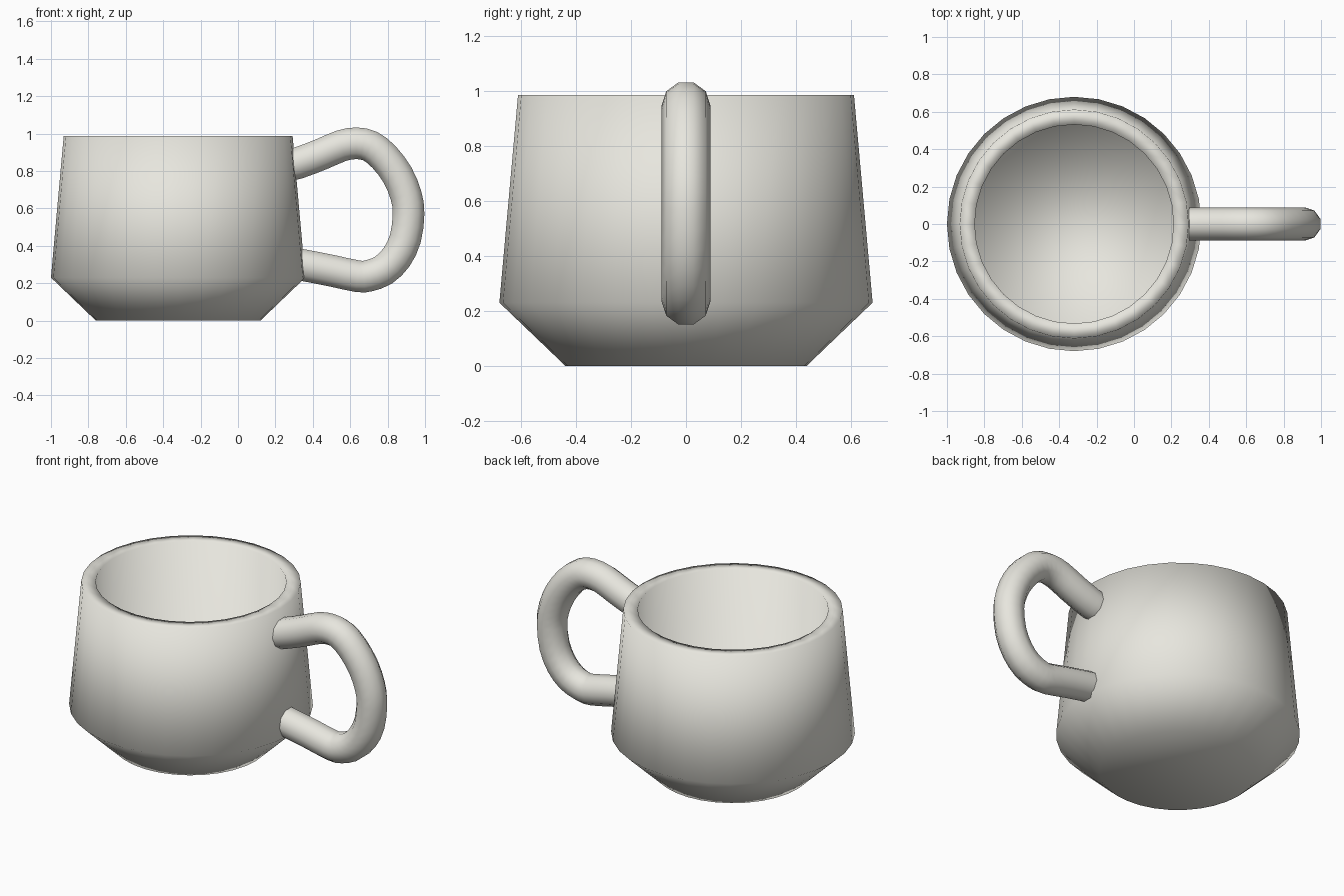
import bpy, math
from mathutils import Vector

if "Cube" in bpy.data.objects:
    bpy.data.objects.remove(bpy.data.objects["Cube"])

# Warm off-white glaze
glaze = bpy.data.materials.new("glaze")
glaze.diffuse_color = (0.8, 0.79, 0.73, 1)
glaze.use_nodes = True
glaze.node_tree.nodes["Principled BSDF"].inputs["Base Color"].default_value = glaze.diffuse_color

def make_object(name, verts, faces):
    mesh = bpy.data.meshes.new(name)
    mesh.from_pydata(verts, [], faces)
    mesh.shade_smooth()
    mesh.materials.append(glaze)
    obj = bpy.data.objects.new(name, mesh)
    bpy.context.collection.objects.link(obj)
    return obj

def skin(rings):
    """Join equal rings of points into a closed, capped surface."""
    n = len(rings[0])
    verts = [p for ring in rings for p in ring]
    faces = [(i * n + j, i * n + (j + 1) % n,
              (i + 1) * n + (j + 1) % n, (i + 1) * n + j)
             for i in range(len(rings) - 1) for j in range(n)]
    faces.append(tuple(reversed(range(n))))
    faces.append(tuple(range(len(verts) - n, len(verts))))
    return verts, faces

def smooth_path(p, steps=2):
    """Catmull-Rom points through the given path."""
    q = [2 * p[0] - p[1]] + p + [2 * p[-1] - p[-2]]
    out = []
    for a, b, c, d in zip(q, q[1:], q[2:], q[3:]):
        for k in range(steps):
            t = k / steps
            out.append(0.5 * (2 * b + (c - a) * t + (2 * a - 5 * b + 4 * c - d) * t * t
                              + (3 * b - a - 3 * c + d) * t ** 3))
    return out + [p[-1]]

# Cup body: outer wall, rim, straight inner wall and flat floor as one lathe profile
CX, SIDES = -0.32, 32
profile = [(0.44, 0), (0.68, 0.23), (0.612, 0.987), (0.532, 0.987), (0.532, 0.2)]
rings = [[(CX + r * math.cos(2 * math.pi * j / SIDES),
           r * math.sin(2 * math.pi * j / SIDES), z) for j in range(SIDES)]
         for r, z in profile]
make_object("cup_body", *skin(rings))

# Handle: ten-sided tube swept along a path in the xz plane
path = [(.25, .827), (.32, .842), (.447, .890), (.553, .935), (.634, .948),
        (.708, .932), (.782, .873), (.853, .778), (.898, .67), (.912, .572),
        (.895, .439), (.847, .338), (.778, .270), (.70, .240), (.64, .237),
        (.50, .267), (.345, .297), (.26, .31)]
pts = smooth_path([Vector((x, 0, z)) for x, z in path])
R, N = 0.089, 10
rings = []
for i, p in enumerate(pts):
    t = (pts[min(i + 1, len(pts) - 1)] - pts[max(i - 1, 0)]).normalized()
    normal = Vector((-t.z, 0, t.x))
    rings.append([p + Vector((0, R * math.cos(2 * math.pi * j / N), 0))
                  + normal * R * math.sin(2 * math.pi * j / N) for j in range(N)])
make_object("handle", *skin(rings))
